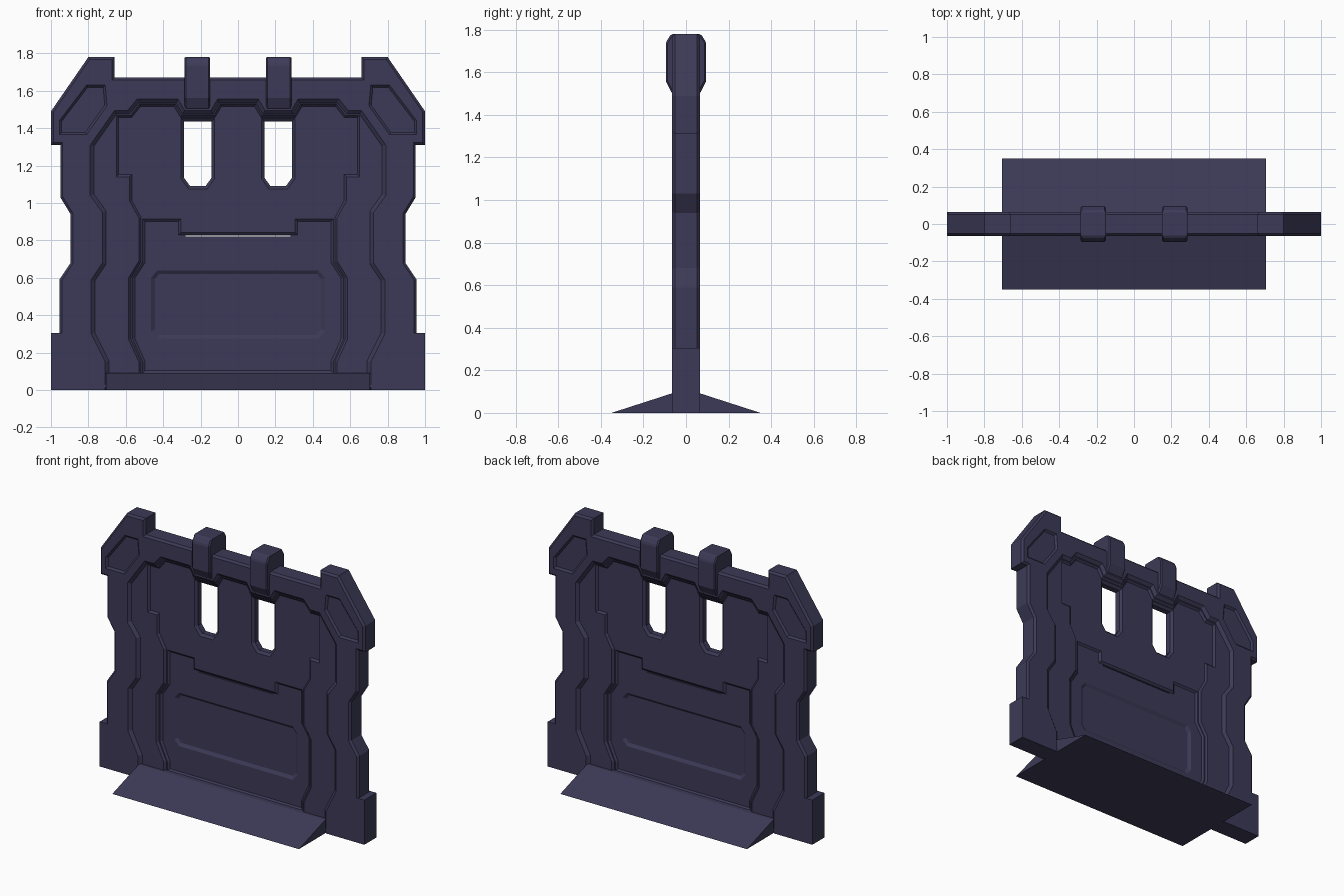
import bpy, bmesh
from mathutils import Vector
from mathutils.geometry import delaunay_2d_cdt

if "Cube" in bpy.data.objects:
    bpy.data.objects.remove(bpy.data.objects["Cube"])

paint = bpy.data.materials.new("dark slate violet")
paint.diffuse_color = (0.046, 0.042, 0.095, 1)
paint.use_nodes = True
paint.node_tree.nodes["Principled BSDF"].inputs["Base Color"].default_value = paint.diffuse_color


def mirrored(half):
    """Full outline from its right half, listed bottom to top."""
    return half + [(-x, z) for x, z in reversed(half)]


def inset(pts, d):
    """Move every edge of a counter-clockwise outline inwards by d."""
    out, n = [], len(pts)
    for i in range(n):
        a, b, c = (Vector(pts[(i + k) % n]) for k in (-1, 0, 1))
        u, v = (b - a).normalized(), (c - b).normalized()
        n1, n2 = Vector((-u.y, u.x)), Vector((-v.y, v.x))
        out.append(tuple(b + (n1 + n2) * (d / (1 + n1.dot(n2)))))
    return out


def strip(bm, pts_a, ya, pts_b, yb):
    """Wall of quads joining two matching outlines."""
    a = [bm.verts.new((x, ya, z)) for x, z in pts_a]
    b = [bm.verts.new((x, yb, z)) for x, z in pts_b]
    for i in range(len(a)):
        j = (i + 1) % len(a)
        bm.faces.new((a[i], a[j], b[j], b[i]))


def inside(p, loops):
    odd = False
    for pts in loops:
        for (x0, z0), (x1, z1) in zip(pts, pts[1:] + pts[:1]):
            if (z0 > p.y) != (z1 > p.y) and p.x < x0 + (p.y - z0) * (x1 - x0) / (z1 - z0):
                odd = not odd
    return odd


def flat(bm, y, outline, holes=()):
    """Flat face at depth y with holes left open."""
    loops = [outline, *holes]
    pts, edges = [], []
    for loop in loops:
        k, n = len(pts), len(loop)
        pts += [Vector(p) for p in loop]
        edges += [(k + i, k + (i + 1) % n) for i in range(n)]
    res = delaunay_2d_cdt(pts, edges, [], 0, 1e-6)
    vs = [bm.verts.new((p.x, y, p.y)) for p in res[0]]
    for f in res[2]:
        mid = sum((res[0][i] for i in f), Vector((0, 0))) / len(f)
        if inside(mid, loops):
            bm.faces.new([vs[i] for i in f])


def finish(bm, name):
    """Weld, face outwards and make the object."""
    bmesh.ops.remove_doubles(bm, verts=bm.verts, dist=1e-5)
    bmesh.ops.recalc_face_normals(bm, faces=bm.faces)
    if bm.calc_volume(signed=True) < 0:
        bmesh.ops.reverse_faces(bm, faces=bm.faces)
    me = bpy.data.meshes.new(name)
    bm.to_mesh(me)
    bm.free()
    me.materials.append(paint)
    ob = bpy.data.objects.new(name, me)
    bpy.context.collection.objects.link(ob)
    return ob


def prism(name, pts, a, b, along_x=False):
    """Extrude an outline along y, or a (y, z) profile along x."""
    bm = bmesh.new()
    strip(bm, pts, a, pts, b)
    flat(bm, a, pts)
    flat(bm, b, pts)
    if along_x:
        for v in bm.verts:
            v.co.x, v.co.y = v.co.y, v.co.x
    return finish(bm, name)


# Outlines of the wall and its stepped panels
T, FIELD, UPPER, LOWER, PLATE = 0.065, 0.047, 0.034, 0.023, 0.010
wall = mirrored([
    (0.955, 0), (0.955, 0.59), (0.895, 0.68), (0.895, 0.94), (0.95, 1.03),
    (0.95, 1.31), (1, 1.31), (1, 1.49), (0.80, 1.78), (0.66, 1.78), (0.66, 1.67)])
field = mirrored([
    (0.71, 0.03), (0.71, 0.15), (0.785, 0.3), (0.785, 0.59), (0.725, 0.68),
    (0.725, 0.95), (0.79, 1.04), (0.79, 1.31), (0.66, 1.495), (0.59, 1.495),
    (0.54, 1.555), (0.32, 1.555), (0.285, 1.495), (0.145, 1.495), (0.11, 1.555)])
upper = mirrored([
    (0.53, 0.07), (0.53, 0.15), (0.585, 0.27), (0.585, 0.60), (0.53, 0.69),
    (0.53, 0.92), (0.58, 1.01), (0.58, 1.14), (0.65, 1.14),
    (0.65, 1.468), (0.575, 1.468), (0.527, 1.528), (0.335, 1.528),
    (0.30, 1.469), (0.13, 1.469), (0.095, 1.528)])
lower = mirrored([
    (0.51, 0.09), (0.51, 0.15), (0.565, 0.275), (0.565, 0.60), (0.51, 0.685),
    (0.51, 0.915), (0.305, 0.915), (0.305, 0.843)])
plate = mirrored([(0.43, 0.275), (0.465, 0.315), (0.465, 0.60), (0.43, 0.64)])
slit = mirrored([(0.28, 0.820), (0.28, 0.826)])
corner = [(0.81, 1.365), (0.955, 1.365), (0.955, 1.44), (0.81, 1.63),
          (0.71, 1.63), (0.70, 1.52)]
corners = [corner, [(-x, z) for x, z in reversed(corner)]]
windows = [[(c - 0.05, 1.075), (c + 0.05, 1.075), (c + 0.09, 1.13),
            (c + 0.09, 1.452), (c - 0.09, 1.452), (c - 0.09, 1.13)]
           for c in (-0.215, 0.215)]

# Wall: the same stepped relief on front and back
bm = bmesh.new()
for s in (-1, 1):
    face = inset(wall, 0.013)
    strip(bm, wall, 0, wall, s * 0.052)
    strip(bm, wall, s * 0.052, face, s * T)
    flat(bm, s * T, face, [field, *corners])
    # Inset plates in the upper corners
    for c in corners:
        strip(bm, c, s * T, inset(c, 0.012), s * 0.053)
        flat(bm, s * 0.053, inset(c, 0.012))
    # Stepped field, upper panel, lower panel, plate
    field_in, upper_in = inset(field, 0.02), inset(upper, 0.012)
    lower_in, plate_in = inset(lower, 0.013), inset(plate, 0.02)
    strip(bm, field, s * T, field_in, s * FIELD)
    flat(bm, s * FIELD, field_in, [upper])
    strip(bm, upper, s * FIELD, upper_in, s * UPPER)
    flat(bm, s * UPPER, upper_in, [lower, *windows])
    strip(bm, lower, s * UPPER, lower_in, s * LOWER)
    flat(bm, s * LOWER, lower_in, [plate, slit])
    strip(bm, plate, s * LOWER, plate_in, s * PLATE)
    flat(bm, s * PLATE, plate_in)
    # Openings through the wall
    strip(bm, slit, s * LOWER, slit, 0)
    for w in windows:
        hole = inset(w, 0.016)
        strip(bm, w, s * UPPER, hole, s * 0.02)
        strip(bm, hole, s * 0.02, hole, 0)
finish(bm, "barrier_wall")

for s in (-1, 1):
    # Corner feet
    foot = [(s * x, z) for x, z in
            [(0.71, 0), (1, 0), (1, 0.305), (0.79, 0.305), (0.71, 0.15)]]
    prism("corner_foot", foot, -T, T)

    # Clips over the top bar
    clip = [(-0.065, 1.50), (0.065, 1.50), (0.095, 1.56), (0.095, 1.74),
            (0.07, 1.78), (-0.07, 1.78), (-0.095, 1.74), (-0.095, 1.56)]
    ob = prism("top_clip", clip, s * 0.15, s * 0.285, True)
    bev = ob.modifiers.new("soft_edges", 'BEVEL')
    bev.width, bev.segments = 0.008, 1

# Sloped ground skirt
prism("ground_skirt", [(-0.35, 0), (0.35, 0), (T, 0.092), (-T, 0.092)], -0.705, 0.705, True)
